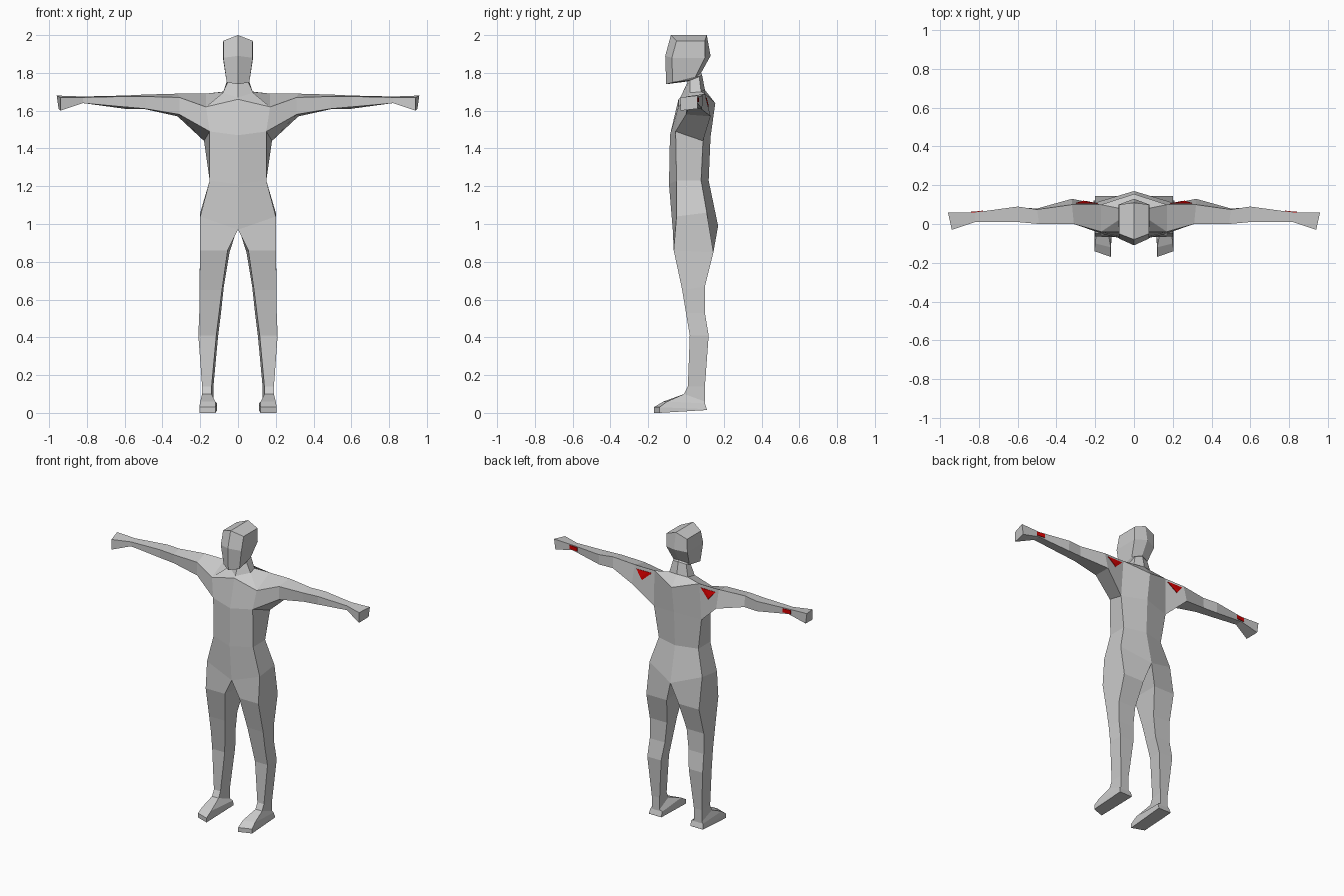
import bpy
import bmesh
from mathutils import Vector
from mathutils.bvhtree import BVHTree

CM = 0.01  # all sections are written in centimetres

cube = bpy.data.objects.get("Cube")
if cube:
    bpy.data.objects.remove(cube, do_unlink=True)


def make_material(name, colour):
    material = bpy.data.materials.new(name)
    material.use_nodes = True
    material.diffuse_color = colour
    shader = next(n for n in material.node_tree.nodes if n.type == "BSDF_PRINCIPLED")
    shader.inputs["Base Color"].default_value = colour
    return material


def loft(bm, sections, closed=False, cap=False, skip=()):
    """Skin neighbouring sections with quads; skip holds (section, side) openings."""
    rings = [[bm.verts.new(Vector(p) * CM) for p in section] for section in sections]
    count = len(rings[0])
    sides = count if closed else count - 1
    for i, (lower, upper) in enumerate(zip(rings, rings[1:])):
        for j in range(sides):
            if (i, j) not in skip:
                k = (j + 1) % count
                bm.faces.new((lower[j], lower[k], upper[k], upper[j]))
    if cap:
        bm.faces.new(rings[-1])


def leg_section(inner, outer, front, front_z, back, back_z, slant=0):
    """Four-sided section whose front and back edges may sit at different heights."""
    return [(inner, front, front_z), (outer, front + slant, front_z),
            (outer, back, back_z), (inner - 1, back, back_z)]


def add_mirrored_object(name, bm, material):
    mesh = bpy.data.meshes.new(name)
    bm.to_mesh(mesh)
    mesh.materials.append(material)
    obj = bpy.data.objects.new(name, mesh)
    bpy.context.collection.objects.link(obj)
    mirror = obj.modifiers.new("Mirror", "MIRROR")
    mirror.use_clip = True
    mirror.merge_threshold = 0.001
    return obj


skin = make_material("light grey", (0.6, 0.6, 0.6, 1))
red = make_material("red", (0.65, 0.0, 0.0, 1))

# Torso and head sections: front centre, front side, back side, back centre
hip = [(0, -7, 97), (20, -5, 104), (20, 11, 106), (0, 17, 99)]
waist = [(0, -9, 121), (15, -5, 123), (15, 8, 123), (0, 12, 123)]
chest = [(0, -8.5, 147), (15, -5.5, 149), (18, 9, 144), (0, 13, 146)]
shoulder = [(0, -4, 166), (17, -4, 162), (17, 10, 169), (0, 15.5, 164)]
neck_base = [(0, -3, 167), (8, 2, 169.5), (7, 8, 170), (0, 10, 171)]
neck_top = [(0, 1, 175.5), (5, 2, 176), (5, 7, 178), (0, 8.5, 179)]
jaw = [(0, -10.5, 174), (6, -7, 175), (6, 5, 178), (0, 8, 180)]
brow = [(0, -11, 189), (7.8, -7.5, 188), (8, 10, 188), (0, 13, 189)]
crown = [(0, -8, 200), (7.8, -5, 197), (7.8, 10, 197), (0, 11, 200)]

body = bmesh.new()
loft(body, [hip, waist, chest, shoulder, neck_base, neck_top, jaw, brow, crown],
     cap=True, skip={(2, 1)})

# Arm: top front, top back, bottom back, bottom front, starting at the torso opening
arm = [
    [shoulder[1], shoulder[2], chest[2], chest[1]],
    [(31, 0, 167), (32, 10, 169), (32, 13, 157), (31, 0, 158)],
    [(49, 0, 167.5), (50, 7.5, 168.5), (50, 8, 161), (49, 1, 161)],
    [(60, 1, 167.5), (60, 9, 168), (60, 8.5, 161), (60, 1, 162)],
    [(82, 1, 167), (82, 6, 167.5), (82, 6, 164), (82, 1, 164)],
    [(94, -3, 167), (96, 6, 168), (95, 6, 161), (94, -3, 160)],
]
loft(body, arm, closed=True, cap=True)

# Leg and foot, starting at the hip
leg = [
    hip,
    leg_section(5.5, 20, -6.5, 86, 14.5, 85),
    leg_section(8.5, 20.5, -2, 65, 10, 67),
    leg_section(10, 20.5, 0, 53, 10, 53),
    leg_section(11.5, 21, 2, 41, 12, 41),
    leg_section(14, 19, 1, 14, 10, 14),
    leg_section(14, 19, -1, 10, 10, 6),
    leg_section(12, 20, -12, 6, 10, 5, slant=2),
    leg_section(12, 20.5, -17, 3, 11, 2, slant=3),
    leg_section(12, 20.5, -17, 0, 11, 1.5, slant=3),
]
loft(body, leg, closed=True, cap=True)

bmesh.ops.remove_doubles(body, verts=body.verts, dist=0.0005)
bmesh.ops.recalc_face_normals(body, faces=body.faces)
surface = BVHTree.FromBMesh(body)
add_mirrored_object("body", body, skin)


def back_patch(name, outline):
    """Thin plate draped over the back of the body from an x-z outline."""
    bm = bmesh.new()
    bm.faces.new([bm.verts.new((x * CM, 1, z * CM)) for x, z in outline])
    bmesh.ops.subdivide_edges(bm, edges=bm.edges, cuts=3, use_grid_fill=True)
    for vert in bm.verts:
        hit = surface.ray_cast(vert.co, Vector((0, -1, 0)))[0]
        vert.co.y = (hit.y if hit else 0.06) + 0.004
    bmesh.ops.recalc_face_normals(bm, faces=bm.faces)
    if sum(face.normal.y for face in bm.faces) < 0:
        bmesh.ops.reverse_faces(bm, faces=bm.faces)
    obj = add_mirrored_object(name, bm, red)
    solid = obj.modifiers.new("Thickness", "SOLIDIFY")
    solid.thickness = 0.004


# Red markers on the shoulder blades and the wrists
back_patch("shoulder_marker", [(18.5, 167), (30, 167), (25, 161)])
back_patch("wrist_marker", [(78, 164.5), (84, 164.5), (84, 167), (78, 167)])
